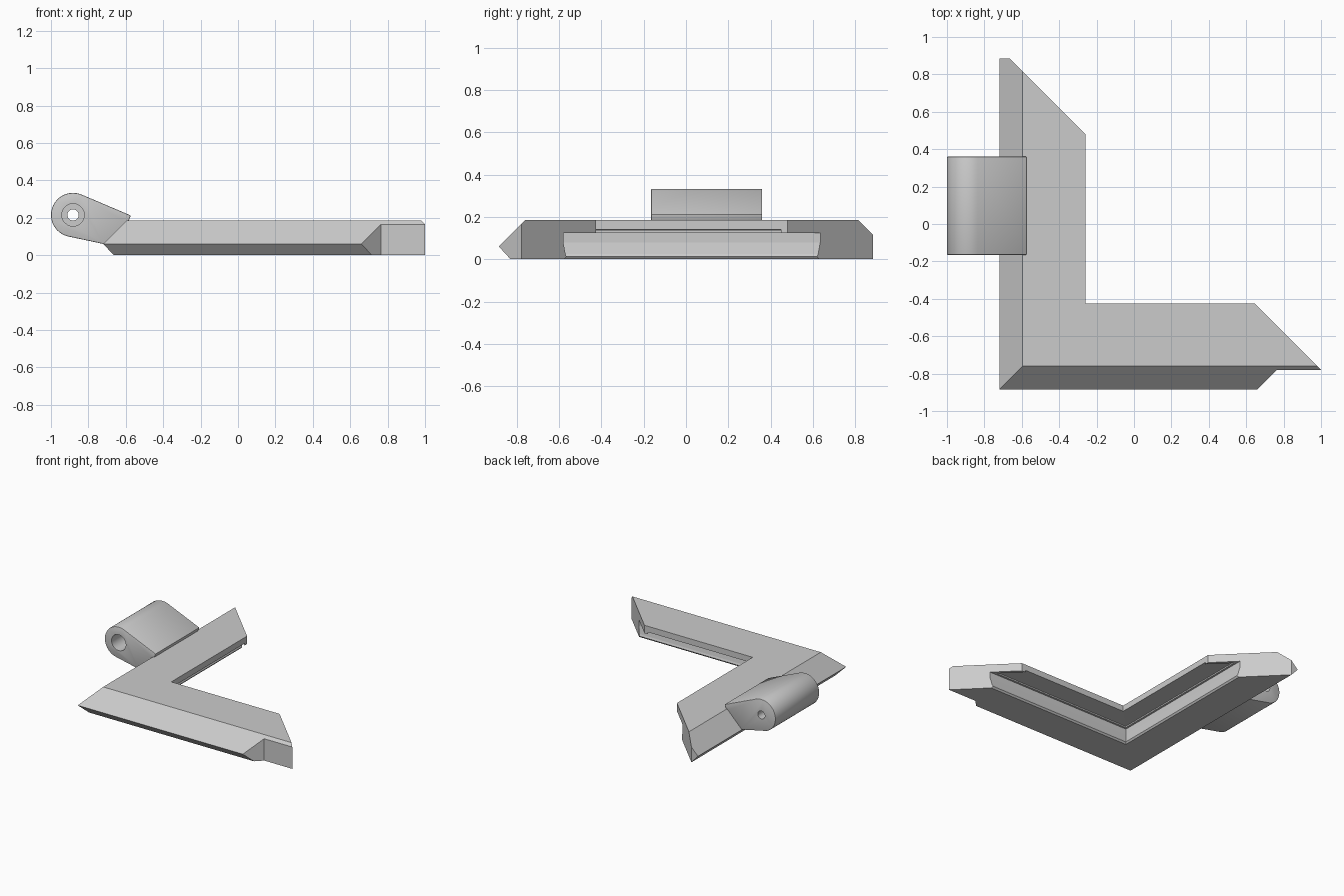
import bpy, bmesh, math

cube = bpy.data.objects.get("Cube")
if cube:
    bpy.data.objects.remove(cube)

grey = bpy.data.materials.new("plain grey")
grey.use_nodes = True
COLOUR = (0.6, 0.6, 0.6, 1)
grey.diffuse_color = COLOUR
grey.node_tree.nodes["Principled BSDF"].inputs["Base Color"].default_value = COLOUR

OUTER_X, OUTER_Y = -0.72, -0.885   # outer edges of the two arms


def loft(name, rings):
    """Closed solid through rings of equal length."""
    bm = bmesh.new()
    loops = [[bm.verts.new(p) for p in ring] for ring in rings]
    n = len(loops[0])
    for a, b in zip(loops, loops[1:]):
        for i in range(n):
            j = (i + 1) % n
            bm.faces.new((a[i], a[j], b[j], b[i]))
    bm.faces.new(loops[0])
    bm.faces.new(loops[-1])
    bmesh.ops.recalc_face_normals(bm, faces=bm.faces)
    mesh = bpy.data.meshes.new(name)
    bm.to_mesh(mesh)
    bm.free()
    mesh.materials.append(grey)
    obj = bpy.data.objects.new(name, mesh)
    bpy.context.collection.objects.link(obj)
    return obj


def corner_sweep(name, profile, end):
    """Mitred sweep of (inset, height) points, ends cut on the line x + y = end."""
    return loft(name, [
        [(OUTER_X + d, end - OUTER_X - d, z) for d, z in profile],
        [(OUTER_X + d, OUTER_Y + d, z) for d, z in profile],
        [(end - OUTER_Y - d, OUTER_Y + d, z) for d, z in profile]])


def plan_prism(name, points, z0, z1):
    return loft(name, [[(x, y, z) for x, y in points] for z in (z0, z1)])


def side_prism(name, points, y0, y1):
    return loft(name, [[(x, y, z) for x, z in points] for y in (y0, y1)])


def arc(cx, cz, r, start, stop, steps):
    angles = [math.radians(start + (stop - start) * i / steps) for i in range(steps + 1)]
    return [(cx + r * math.cos(a), cz + r * math.sin(a)) for a in angles]


def apply(obj, mod):
    bpy.context.view_layer.objects.active = obj
    bpy.ops.object.modifier_apply(modifier=mod.name)


def cut(obj, cutter):
    cutter.hide_render = True
    mod = obj.modifiers.new("cut", "BOOLEAN")
    mod.operation, mod.solver, mod.object = "DIFFERENCE", "EXACT", cutter
    apply(obj, mod)
    bpy.data.objects.remove(cutter)


# L-shaped frame: chamfered outside, rebated underneath on the inside
frame = corner_sweep("corner_frame", [
    (0, 0.06), (0.055, 0), (0.31, 0), (0.32, 0.012), (0.315, 0.025), (0.305, 0.08),
    (0.305, 0.125), (0.46, 0.125), (0.46, 0.185), (0.125, 0.185)], 0.22)

# Shallow recess under the inner ledge
cut(frame, corner_sweep("ledge_recess", [
    (0.32, 0.1), (0.5, 0.1), (0.5, 0.142), (0.32, 0.135)], 0.19))

# Notch at the end of the long arm, and trimmed tip of the other arm
cut(frame, plan_prism("arm_notch", [
    (0.765, -0.78), (1.3, -0.78), (1.3, -0.98), (0.565, -0.98)], -0.1, 0.4))
cut(frame, plan_prism("arm_tip_trim", [
    (-0.9, 0.885), (0, 0.885), (0, 1.2), (-0.9, 1.2)], -0.1, 0.4))

# Hinge knuckle with tangent webs running onto the frame's chamfer
CX, CZ = -0.882, 0.215
hinge = side_prism("hinge_knuckle", arc(CX, CZ, 0.118, 66.5, 255, 24) + [
    (-0.72, 0.06), (-0.695, 0.065), (-0.59, 0.17), (-0.573, 0.212)], -0.165, 0.36)
bevel = hinge.modifiers.new("soft ends", "BEVEL")
bevel.width, bevel.segments = 0.005, 2
bevel.limit_method, bevel.angle_limit = "ANGLE", math.radians(60)
apply(hinge, bevel)

# Pin hole, with a wider counterbore from the front
for name, radius, y0, y1 in (("pin_hole", 0.03, -0.3, 0.5), ("counterbore", 0.06, -0.3, 0.1)):
    cut(hinge, side_prism(name, arc(CX, CZ, radius, 0, 345, 23), y0, y1))

bpy.ops.object.select_all(action="DESELECT")
hinge.select_set(True)
bpy.context.view_layer.objects.active = hinge
bpy.ops.object.shade_smooth_by_angle(angle=math.radians(30))
